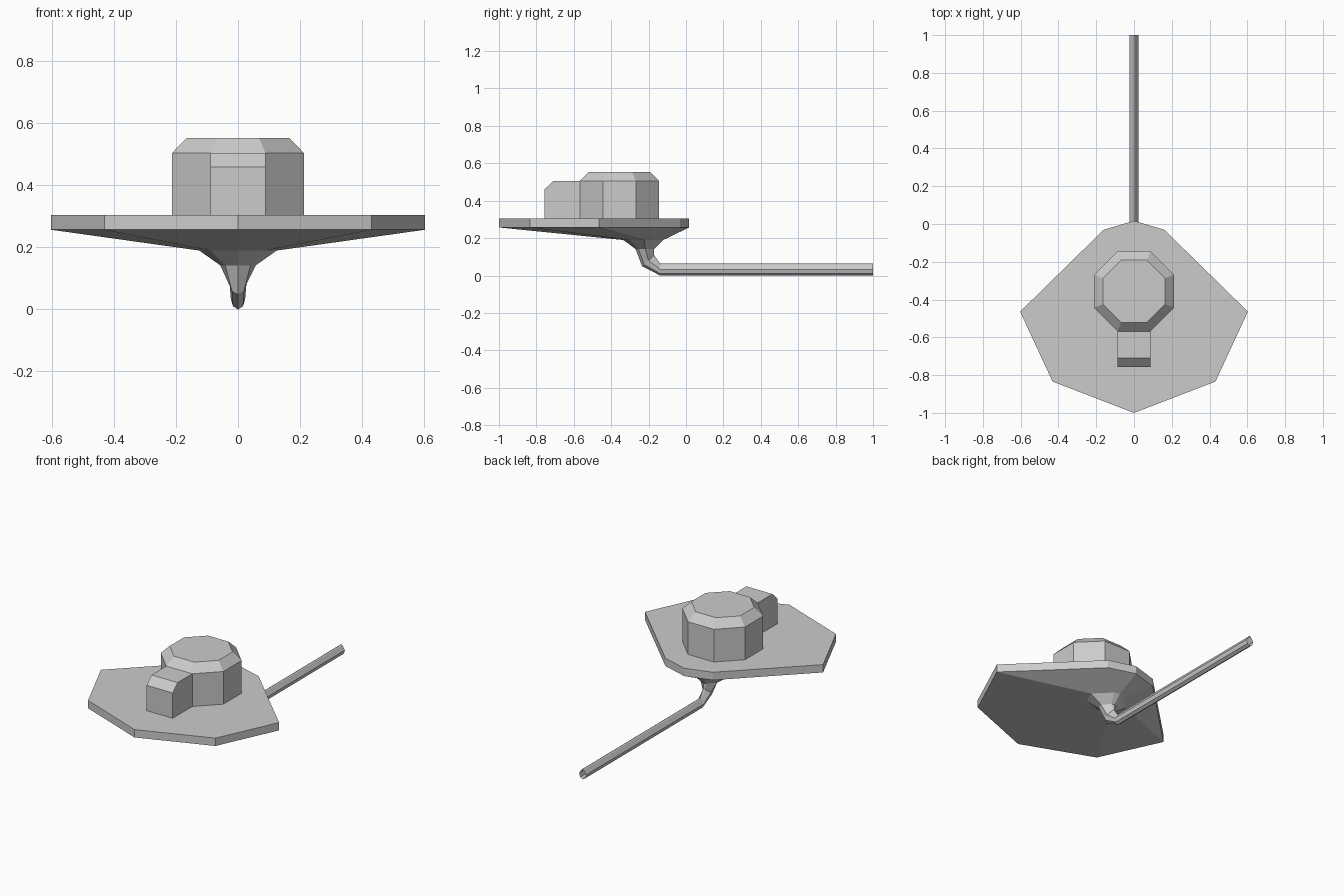
import bpy, bmesh, math
from mathutils import Vector

cube = bpy.data.objects.get("Cube")
if cube:
    bpy.data.objects.remove(cube, do_unlink=True)

grey = bpy.data.materials.new("plain_grey")
grey.use_nodes = True
colour = (0.6, 0.6, 0.6, 1)
grey.diffuse_color = colour
grey.node_tree.nodes["Principled BSDF"].inputs["Base Color"].default_value = colour


def loft(name, rings, cap_start=True, cap_end=True):
    """Join successive loops of points with quads, optionally capping the ends."""
    bm = bmesh.new()
    loops = [[bm.verts.new(p) for p in ring] for ring in rings]
    for a, b in zip(loops, loops[1:]):
        for i in range(len(a)):
            j = (i + 1) % len(a)
            bm.faces.new((a[i], a[j], b[j], b[i]))
    if cap_start:
        bm.faces.new(loops[0])
    if cap_end:
        bm.faces.new(loops[-1])
    bmesh.ops.recalc_face_normals(bm, faces=bm.faces)
    mesh = bpy.data.meshes.new(name)
    bm.to_mesh(mesh)
    bm.free()
    mesh.materials.append(grey)
    obj = bpy.data.objects.new(name, mesh)
    bpy.context.collection.objects.link(obj)
    return obj


# Half outline of the plate: width fraction, fraction from front to back
half = [(0, 0), (0.715, 0.163), (1, 0.527), (0.267, 0.953), (0, 1)]
outline = half + [(-w, t) for w, t in half[-2:0:-1]]


def section(front, back, half_width):
    """Outline fitted between a front and a back (y, z) point."""
    f, b = Vector((0, *front)), Vector((0, *back))
    return [f.lerp(b, t) + Vector((w * half_width, 0, 0)) for w, t in outline]


# Plate, tapering underside neck and bent tail rod, open at its end
loft("plate_and_tail", [
    section((-1, 0.305), (0.017, 0.305), 0.603),
    section((-1, 0.257), (0.017, 0.257), 0.603),
    section((-0.335, 0.19), (-0.122, 0.19), 0.125),
    section((-0.27, 0.142), (-0.17, 0.142), 0.057),
    section((-0.235, 0.05), (-0.17, 0.108), 0.027),
    section((-0.138, 0), (-0.138, 0.063), 0.023),
    section((1, 0), (1, 0.063), 0.023),
], cap_end=False)


def octagon(apothem, z):
    r = apothem / math.cos(math.pi / 8)
    return [(r * math.cos(a), r * math.sin(a) - 0.356, z)
            for a in (math.pi / 8 + i * math.pi / 4 for i in range(8))]


# Eight-sided turret with a bevelled top
loft("turret", [octagon(0.212, 0.303), octagon(0.212, 0.505), octagon(0.165, 0.553)])

# Front box with a sloped upper edge
profile = [(-0.56, 0.303), (-0.757, 0.303), (-0.757, 0.46), (-0.71, 0.505), (-0.56, 0.505)]
loft("front_box", [[(x, y, z) for y, z in profile] for x in (-0.088, 0.088)])
